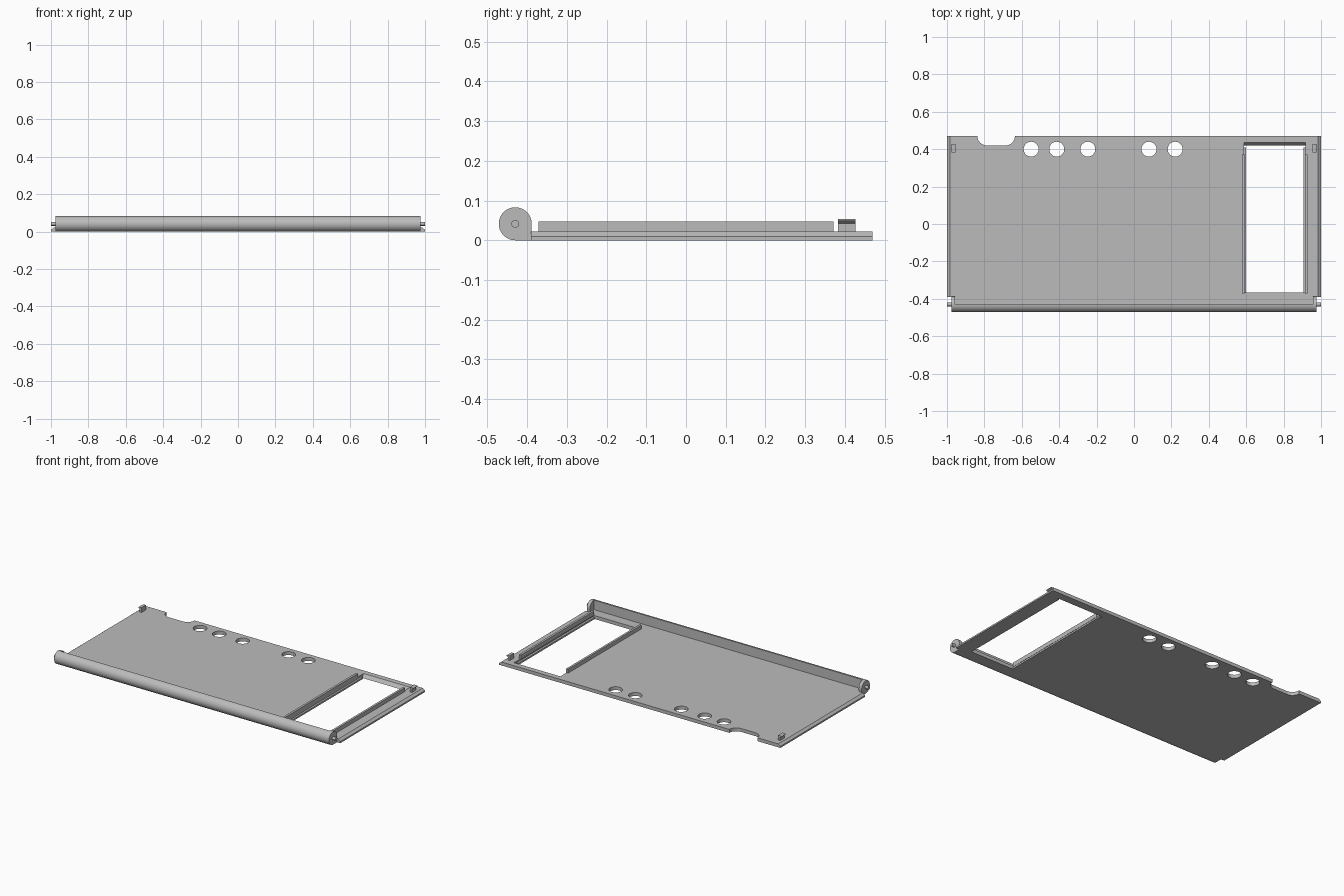
import bpy, bmesh, math

if "Cube" in bpy.data.objects:
    bpy.data.objects.remove(bpy.data.objects["Cube"])

grey = bpy.data.materials.new("light_grey")
grey.diffuse_color = (0.5, 0.5, 0.5, 1)
grey.use_nodes = True
grey.node_tree.nodes["Principled BSDF"].inputs["Base Color"].default_value = grey.diffuse_color


def prism(name, pts, axis, lo, hi, smooth=False):
    """Extrude a 2D outline along an axis (x: yz, y: xz, z: xy outline)."""
    def place(a, b, h):
        return {"x": (h, a, b), "y": (a, h, b), "z": (a, b, h)}[axis]
    bm = bmesh.new()
    face = bm.faces.new([bm.verts.new(place(a, b, lo)) for a, b in pts])
    out = bmesh.ops.extrude_face_region(bm, geom=[face])
    verts = [v for v in out["geom"] if isinstance(v, bmesh.types.BMVert)]
    bmesh.ops.translate(bm, verts=verts, vec=place(0, 0, hi - lo))
    bmesh.ops.recalc_face_normals(bm, faces=bm.faces)
    mesh = bpy.data.meshes.new(name)
    bm.to_mesh(mesh)
    bm.free()
    mesh.materials.append(grey)
    obj = bpy.data.objects.new(name, mesh)
    bpy.context.collection.objects.link(obj)
    if smooth:
        smooth_by_angle(obj)
    return obj


def select(obj):
    bpy.ops.object.select_all(action="DESELECT")
    obj.select_set(True)
    bpy.context.view_layer.objects.active = obj


def smooth_by_angle(obj):
    select(obj)
    bpy.ops.object.shade_smooth_by_angle(angle=math.radians(30))


def rect(a0, b0, a1, b1):
    return [(a0, b0), (a1, b0), (a1, b1), (a0, b1)]


def arc(ca, cb, r, start, end, n):
    return [(ca + r * math.cos(math.radians(start + (end - start) * i / n)),
             cb + r * math.sin(math.radians(start + (end - start) * i / n)))
            for i in range(n + 1)]


def cut(obj, cutter):
    select(obj)
    mod = obj.modifiers.new("cut", "BOOLEAN")
    mod.operation, mod.solver, mod.object = "DIFFERENCE", "EXACT", cutter
    bpy.ops.object.modifier_apply(modifier=mod.name)
    bpy.data.objects.remove(cutter)


T = 0.022            # plate thickness
HY, HR = -0.43, 0.0415   # hinge axis and radius
FRONT, BACK = -0.39, 0.47

# Panel with bevelled side edges
panel = prism("panel", [(-1, 0), (1, 0), (1, 0.01), (0.985, T),
                        (-0.985, T), (-1, 0.01)], "y", FRONT, BACK)

# Window opening, side ledges and sloped back edge
cut(panel, prism("cutter", rect(0.6, -0.365, 0.905, 0.42), "z", -0.1, 0.1))
cut(panel, prism("cutter", rect(0.588, -0.365, 0.918, 0.42), "z", 0.011, 0.1))
cut(panel, prism("cutter", [(0.41, 0), (0.42, 0), (0.436, T), (0.4433, 0.032),
                            (0.41, 0.032)], "x", 0.588, 0.918))

# Round holes along the back
for x in (-0.55, -0.413, -0.247, 0.08, 0.22):
    cut(panel, prism("cutter", arc(x, 0.4, 0.04, 0, 348.75, 31), "z", -0.1, 0.1))

# Rounded notch in the back edge
notch = ([(-0.837, 0.6)] + arc(-0.787, 0.47, 0.05, 180, 270, 10)
         + arc(-0.687, 0.47, 0.05, 270, 360, 10) + [(-0.637, 0.6)])
cut(panel, prism("cutter", notch, "z", -0.1, 0.1))
smooth_by_angle(panel)

# Half-round hinge barrel, flat at the back, with a floor joining the panel
prism("hinge_barrel", arc(HY, HR, HR, 90, 270, 24)
      + [(FRONT, 0), (FRONT, T), (HY, T)], "x", -0.956, 0.956, True)

for s, side in ((-1, "left"), (1, "right")):
    # Round end cap and pivot pin of the hinge
    prism(side + "_hinge_cap", arc(HY, HR, HR, 0, 270, 36) + [(FRONT, 0)],
          "x", s * 0.956, s * 0.977, True)
    prism(side + "_hinge_pin", arc(HY, HR, 0.01, 0, 345, 23),
          "x", s * 0.97, s * 1.0, True)
    # Snap hook near the back corner
    hook = [(0.954, T - 0.002), (0.968, T - 0.002), (0.968, 0.042), (0.977, 0.047),
            (0.977, 0.050), (0.971, 0.053), (0.954, 0.053)]
    prism(side + "_snap_hook", [(s * x, z) for x, z in hook], "y", 0.383, 0.427)

# Raised rails along the window
prism("left_window_rail", rect(0.577, T - 0.002, 0.591, 0.047), "y", -0.372, 0.372)
prism("right_window_rail", rect(0.913, T - 0.002, 0.927, 0.047), "y", -0.372, 0.372)
